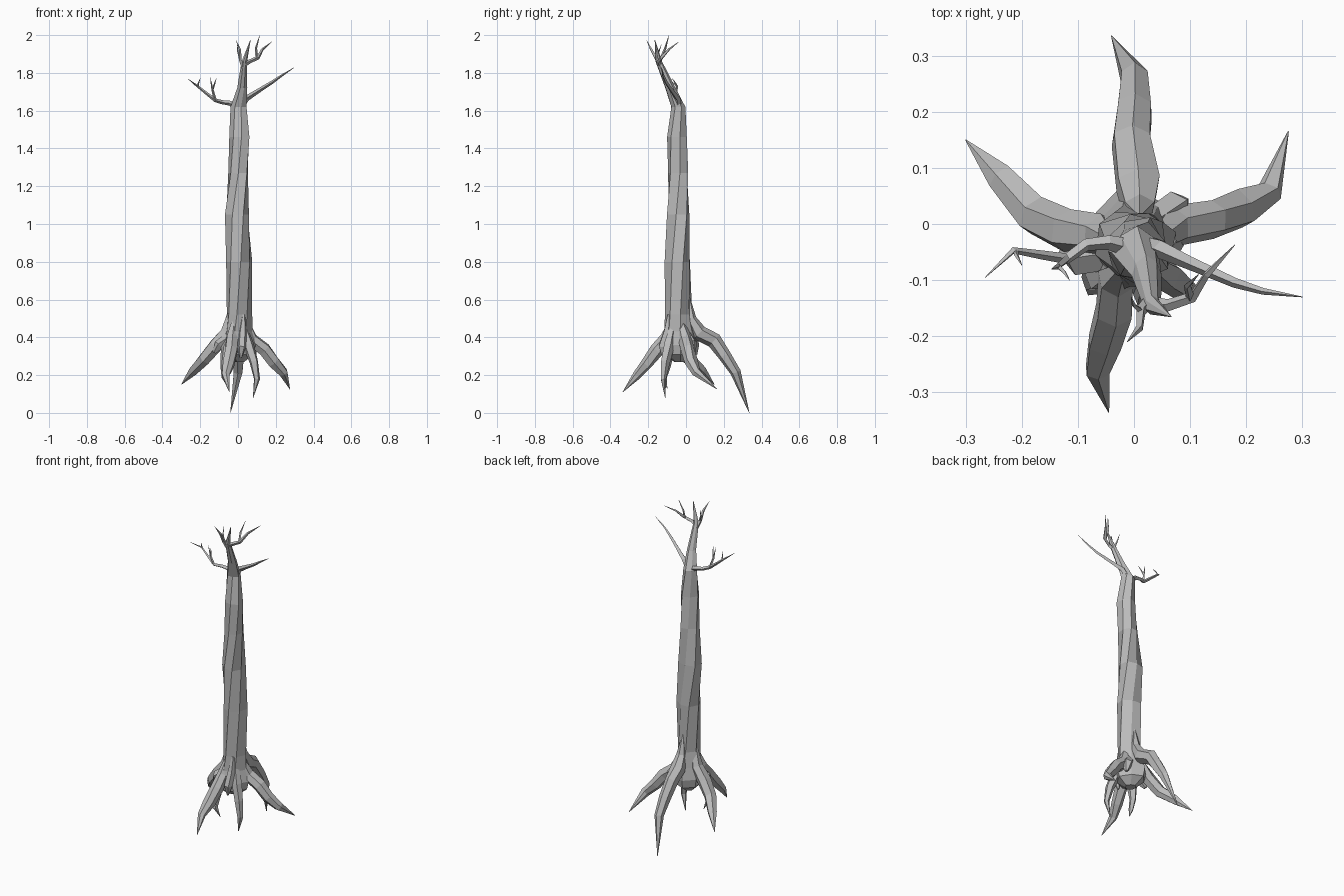
import bpy, bmesh, math, random
from mathutils import Vector

random.seed(4)
bark = bpy.data.materials.new("grey_bark")
bark.diffuse_color = (0.5, 0.5, 0.5, 1)


def make_object(name, rings):
    """Skin a list of vertex rings, closing both ends; faces stay flat."""
    bm = bmesh.new()
    loops = [[bm.verts.new(p) for p in ring] for ring in rings]
    n = len(loops[0])
    for a, b in zip(loops, loops[1:]):
        for i in range(n):
            j = (i + 1) % n
            bm.faces.new((a[i], a[j], b[j], b[i]))
    bm.faces.new(loops[0][::-1])
    bm.faces.new(loops[-1])
    bmesh.ops.remove_doubles(bm, verts=bm.verts, dist=0.0004)
    bmesh.ops.recalc_face_normals(bm, faces=bm.faces)
    me = bpy.data.meshes.new(name)
    bm.to_mesh(me)
    bm.free()
    me.materials.append(bark)
    ob = bpy.data.objects.new(name, me)
    bpy.context.collection.objects.link(ob)


def limb(name, pts, sides=5, rough=0.0):
    """Tapered limb through (x, y, z, radius) points."""
    ps = [Vector(p[:3]) for p in pts]
    rings, u = [], None
    for k, p in enumerate(ps):
        t = (ps[min(k + 1, len(ps) - 1)] - ps[max(k - 1, 0)]).normalized()
        if u is None:
            u = Vector((0, 0, 1)) if abs(t.z) < 0.9 else Vector((0, 1, 0))
        u = (u - t * u.dot(t)).normalized()
        v = t.cross(u)
        ring = []
        for i in range(sides):
            a = math.tau * i / sides
            r = pts[k][3] * (1 + random.uniform(-rough, rough))
            ring.append(p + (u * math.cos(a) + v * math.sin(a)) * r)
        rings.append(ring)
    make_object(name, rings)


# Trunk: z, centre x, centre y, half width x, half width y, twist
trunk = [(0.27, 0, -0.03, 0.03, 0.03, 0), (0.31, 0, -0.03, 0.075, 0.085, 0),
         (0.36, 0, -0.03, 0.085, 0.095, 0), (0.43, 0, -0.03, 0.07, 0.08, 0),
         (0.52, 0.003, -0.037, 0.066, 0.068, 0.1), (0.80, 0.005, -0.04, 0.068, 0.067, 0.35),
         (1.05, -0.005, -0.04, 0.066, 0.062, 0.7), (1.27, 0.003, -0.043, 0.052, 0.056, 1.1),
         (1.46, 0.01, -0.052, 0.052, 0.053, 1.3), (1.62, 0.003, -0.045, 0.04, 0.038, 1.5),
         (1.72, 0.022, -0.085, 0.025, 0.027, 1.6), (1.86, 0.033, -0.145, 0.014, 0.017, 1.7),
         (1.975, 0.066, -0.165, 0.001, 0.001, 1.8)]
rings = []
for z, cx, cy, rx, ry, tw in trunk:
    ring = []
    for i in range(7):
        a = math.tau * i / 7 + tw
        r = (1.1, 0.93, 1.08, 1.0, 0.92, 1.1, 0.97)[i]
        ring.append((cx + rx * r * math.cos(a), cy + ry * r * math.sin(a), z))
    rings.append(ring)
make_object("trunk", rings)

# Main roots, each climbing the trunk as a small spur
limb("root_left", [(-0.04, -0.03, 0.53, 0.018), (-0.06, -0.02, 0.43, 0.035), (-0.115, -0.01, 0.355, 0.04),
                   (-0.175, 0.015, 0.285, 0.035), (-0.235, 0.08, 0.225, 0.027), (-0.30, 0.15, 0.15, 0.001)], 6, 0.12)
limb("root_right", [(0.04, -0.03, 0.48, 0.02), (0.07, -0.005, 0.39, 0.038), (0.14, 0.01, 0.335, 0.037),
                    (0.19, 0.025, 0.27, 0.035), (0.24, 0.055, 0.215, 0.025), (0.275, 0.165, 0.125, 0.001)], 6, 0.12)
limb("root_back", [(0.01, 0.015, 0.62, 0.004), (0.01, 0.025, 0.5, 0.028), (0.005, 0.07, 0.425, 0.042),
                   (-0.005, 0.15, 0.385, 0.04), (0.0, 0.205, 0.305, 0.036), (0.0, 0.26, 0.215, 0.028),
                   (-0.04, 0.335, 0.0, 0.001)], 6, 0.1)
limb("root_front", [(-0.02, -0.08, 0.48, 0.015), (-0.03, -0.1, 0.4, 0.035), (-0.035, -0.155, 0.335, 0.038),
                    (-0.05, -0.21, 0.26, 0.033), (-0.065, -0.26, 0.2, 0.022), (-0.045, -0.335, 0.11, 0.001)], 6, 0.1)

# Smaller hanging roots
limb("root_small_right", [(0.03, -0.07, 0.45, 0.02), (0.055, -0.09, 0.36, 0.03), (0.085, -0.11, 0.27, 0.024),
                          (0.1, -0.12, 0.18, 0.016), (0.08, -0.11, 0.08, 0.001)], 5, 0.1)
limb("root_small_left", [(-0.03, -0.07, 0.42, 0.02), (-0.06, -0.09, 0.34, 0.03), (-0.075, -0.1, 0.25, 0.02),
                         (-0.075, -0.115, 0.19, 0.014), (-0.05, -0.1, 0.13, 0.001)], 5, 0.1)
limb("root_spur_front", [(0.03, -0.09, 0.52, 0.008), (0.025, -0.1, 0.43, 0.022), (0.02, -0.125, 0.35, 0.024),
                         (0.015, -0.12, 0.29, 0.005)], 5, 0.1)
# Knobs in the root crown
limb("root_knob_left", [(-0.04, -0.05, 0.4, 0.03), (-0.1, -0.06, 0.36, 0.03), (-0.125, -0.05, 0.32, 0.012)], 5, 0.1)
limb("root_knob_right", [(0.03, 0.0, 0.42, 0.03), (0.075, 0.03, 0.37, 0.03), (0.09, 0.04, 0.31, 0.01)], 5, 0.1)

# Branches and twigs
branches = {
    "branch_left": [(0.0, -0.045, 1.62, 0.018), (-0.045, -0.033, 1.64, 0.013), (-0.085, -0.037, 1.645, 0.011),
                    (-0.12, -0.062, 1.655, 0.010), (-0.165, -0.055, 1.69, 0.008), (-0.215, -0.047, 1.73, 0.006),
                    (-0.265, -0.095, 1.768, 0.0007)],
    "twig_left_inner": [(-0.12, -0.062, 1.655, 0.008), (-0.135, -0.075, 1.71, 0.006), (-0.147, -0.08, 1.775, 0.0007)],
    "twig_left_fork": [(-0.135, -0.075, 1.71, 0.005), (-0.125, -0.085, 1.74, 0.004), (-0.115, -0.1, 1.77, 0.0007)],
    "twig_left_outer": [(-0.21, -0.048, 1.725, 0.005), (-0.21, -0.055, 1.745, 0.004), (-0.2, -0.073, 1.77, 0.0007)],
    "branch_right": [(0.015, -0.04, 1.62, 0.018), (0.045, -0.045, 1.665, 0.016), (0.1, -0.07, 1.70, 0.012),
                     (0.18, -0.105, 1.75, 0.009), (0.23, -0.12, 1.785, 0.006), (0.3, -0.13, 1.83, 0.0007)],
    "branch_top_right": [(0.03, -0.14, 1.84, 0.012), (0.06, -0.145, 1.86, 0.011), (0.105, -0.13, 1.88, 0.010),
                         (0.13, -0.09, 1.925, 0.007), (0.18, -0.037, 1.965, 0.0007)],
    "twig_top_right": [(0.1, -0.13, 1.88, 0.008), (0.095, -0.11, 1.93, 0.006), (0.115, -0.09, 2.0, 0.0007)],
    "branch_top_left": [(0.03, -0.135, 1.82, 0.012), (0.012, -0.155, 1.87, 0.010), (0.01, -0.185, 1.925, 0.007),
                        (-0.012, -0.21, 1.975, 0.0007)],
    "twig_top_left": [(0.012, -0.155, 1.87, 0.006), (0.0, -0.145, 1.91, 0.004), (-0.005, -0.13, 1.95, 0.0007)],
}
for name, pts in branches.items():
    limb(name, pts, 4)
